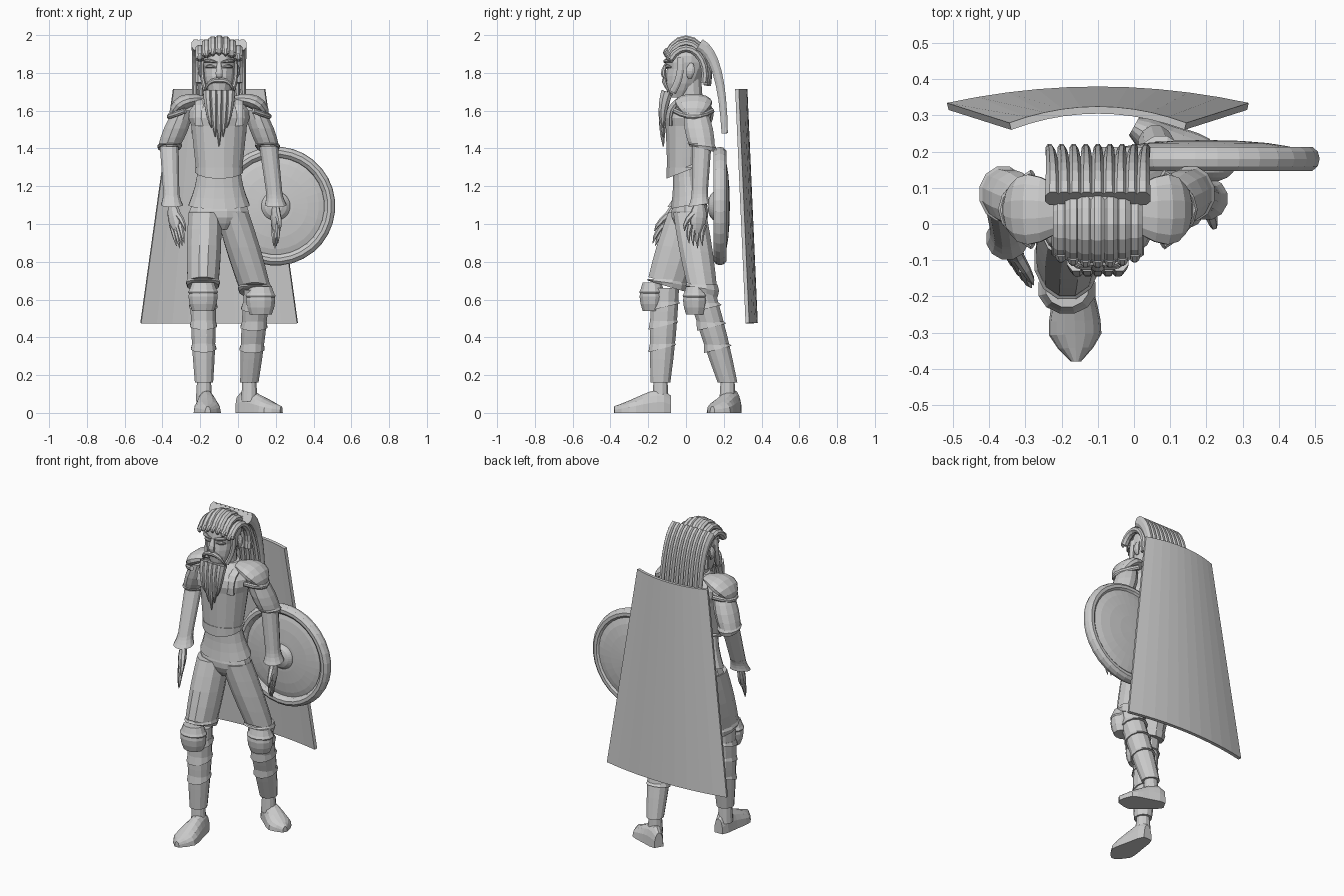
import bpy, bmesh
from math import sin, cos, pi, sqrt
from mathutils import Vector

cube = bpy.data.objects.get("Cube")
if cube:
    bpy.data.objects.remove(cube)

grey = bpy.data.materials.new("plain_grey")
grey.use_nodes = True
tone = (.6, .6, .6, 1)
grey.diffuse_color = tone
grey.node_tree.nodes["Principled BSDF"].inputs["Base Color"].default_value = tone

MID = -.1  # centre line of the body
SIDEWAYS, UPRIGHT, FORWARD = Vector((1, 0, 0)), Vector((0, 0, 1)), Vector((0, -1, 0))


def finish(name, bm):
    bmesh.ops.recalc_face_normals(bm, faces=bm.faces)
    mesh = bpy.data.meshes.new(name)
    bm.to_mesh(mesh)
    bm.free()
    mesh.materials.append(grey)
    ob = bpy.data.objects.new(name, mesh)
    bpy.context.collection.objects.link(ob)
    return ob


def skin(name, rings):
    """Closed surface through rings of equal point count."""
    bm = bmesh.new()
    loops = [[bm.verts.new(p) for p in ring] for ring in rings]
    count = len(loops[0])
    for low, high in zip(loops, loops[1:]):
        for i in range(count):
            j = (i + 1) % count
            bm.faces.new((low[i], low[j], high[j], high[i]))
    bm.faces.new(loops[0])
    bm.faces.new(reversed(loops[-1]))
    return finish(name, bm)


def turn(count):
    return [2 * pi * (i + .5) / count for i in range(count)]


def fractions(steps):
    return [i / steps for i in range(steps + 1)]


def body(d, y, z, s=1):
    """Point measured sideways from the body's centre line."""
    return Vector((MID + s * d, y, z))


def limb(name, low, high, r_low, r_high, bulge=0, depth=1, dip=0, steps=4, sides=12):
    """Level oval rings from low to high; dip pulls the lower front edge down."""
    rings = []
    for t in fractions(steps):
        centre = low.lerp(high, t)
        r = r_low + (r_high - r_low) * t + bulge * sin(pi * t)
        rings.append([centre + Vector((r * cos(a), r * depth * sin(a), dip * (1 - t) * sin(a)))
                      for a in turn(sides)])
    skin(name, rings)


def arc(start, control, end, steps=6):
    return [start.lerp(control, t).lerp(control.lerp(end, t), t) for t in fractions(steps)]


def even(t):
    return 1


def taper(t):
    return 1 - .5 * t


def spike(t):
    return max(.1, sqrt(1 - t))


def leaf(t):
    return .4 + .6 * sin(pi * t)


def tube(name, path, width, depth, shape=even, across=SIDEWAYS, sides=8):
    """Oval tube along a path, its size following a shape rule."""
    rings, last = [], len(path) - 1
    for k, p in enumerate(path):
        along = (path[min(k + 1, last)] - path[max(k - 1, 0)]).normalized()
        side = (across - along * across.dot(along)).normalized()
        up = along.cross(side)
        size = shape(k / last)
        rings.append([p + size * (side * width * cos(a) + up * depth * sin(a)) for a in turn(sides)])
    skin(name, rings)


# Torso: trouser seat, tunic, breastplate
limb("trouser_seat", body(0, .02, .97), body(0, .02, 1.1), .1, .15, bulge=.035, depth=.62)
limb("tunic", body(0, .02, 1.1), body(0, 0, 1.3), .165, .115, bulge=-.01, depth=.62, dip=.02, sides=16)
limb("breastplate", body(0, 0, 1.3), body(0, .01, 1.52), .125, .15, depth=.8, dip=.04, sides=16)
limb("breastplate_rim", body(0, 0, 1.28), body(0, 0, 1.3), .13, .13, depth=.8, dip=.04, sides=16)
limb("upper_chest", body(0, .01, 1.52), body(0, .03, 1.68), .15, .08, bulge=.045, depth=.8, sides=16)

for s in (-1, 1):
    tube("chest_strap", arc(body(.1, -.08, 1.52, s), body(.1, -.1, 1.66, s), body(.1, .05, 1.66, s)), .03, .01)
    tube("back_strap", arc(body(.1, .05, 1.66, s), body(.1, .16, 1.66, s), body(.1, .11, 1.5, s)), .03, .01)
    # Shoulder pad with a rolled lower edge
    tube("shoulder_pad", arc(body(.07, .04, 1.66, s), body(.22, .04, 1.67, s), body(.25, .04, 1.57, s)),
         .04, .1, leaf, UPRIGHT, sides=12)
    tube("shoulder_pad_rim", arc(body(.18, -.06, 1.6, s), body(.35, .04, 1.54, s), body(.18, .14, 1.6, s)),
         .015, .012, even, UPRIGHT)


def arm(side, shoulder, elbow, wrist, tip, spread):
    limb(side + "_upper_arm", elbow, shoulder, .06, .055, bulge=.01, depth=1.15)
    hem = elbow.lerp(shoulder, .1)
    limb(side + "_sleeve_hem", elbow - UPRIGHT * .01, hem, .06, .06, bulge=.008, depth=1.15, dip=-.02, steps=2)
    limb(side + "_forearm", wrist, elbow + UPRIGHT * .02, .042, .052)
    limb(side + "_cuff", wrist, wrist.lerp(elbow, .25), .06, .045, bulge=-.005, dip=.01)
    # Hand: flat palm, four fingers and a thumb
    reach = tip - wrist
    tube(side + "_palm", arc(wrist - reach * .1, wrist + reach * .3, wrist + reach * .65),
         .048, .025, leaf, spread)
    for k in range(4):
        slot = spread * (k - 1.5) * .025
        knuckle = wrist + reach * .45 + slot
        end = tip + slot - reach * .06 * abs(k - 1)
        tube(side + "_finger", arc(knuckle, knuckle.lerp(end, .5) + FORWARD * .015, end, 3),
             .016, .016, spike, spread, sides=6)
    tube(side + "_thumb", arc(wrist + reach * .2 + spread * .03, wrist + reach * .4 + spread * .08,
                              wrist + reach * .6 + spread * .07, 3), .018, .018, spike, spread, sides=6)


arm("right", Vector((-.29, .05, 1.6)), Vector((-.365, .085, 1.41)), Vector((-.35, -.04, 1.1)),
    Vector((-.3, -.16, .87)), Vector((.6, -.8, 0)))
arm("left", Vector((.09, .05, 1.6)), Vector((.16, .085, 1.41)), Vector((.2, .07, 1.1)),
    Vector((.2, .05, .87)), Vector((.3, -.95, 0)))


def leg(side, hip, hem, knee, ankle, pad, depth):
    limb(side + "_trouser_leg", hem, hip, .085, .09, bulge=.006, depth=depth, dip=-.03)
    limb(side + "_trouser_hem", hem - UPRIGHT * .02, hem + UPRIGHT * .02, .085, .085,
         bulge=.008, depth=depth, dip=-.03, steps=2)
    # Greave with raised bands
    limb(side + "_greave", ankle, knee, .05, .07, bulge=.006, depth=1.08)
    for t in (.36, .6, .8):
        limb(side + "_greave_band", ankle.lerp(knee, t), ankle.lerp(knee, t + .06),
             .062 + .02 * t, .055 + .02 * t, depth=1.1, dip=.02, steps=1)
    limb(side + "_knee_pad", pad - UPRIGHT * .08, pad + UPRIGHT * .07, .06, .06, bulge=.02, depth=.85)
    limb(side + "_knee_pad_ridge", pad, pad + UPRIGHT * .04, .07, .07, bulge=.012, depth=.85, steps=2)
    limb(side + "_ankle", ankle - UPRIGHT * .1, ankle + UPRIGHT * .05, .045, .036)


leg("right", Vector((-.175, .01, 1.06)), Vector((-.185, -.1, .69)), Vector((-.185, -.11, .66)),
    Vector((-.18, -.135, .16)), Vector((-.185, -.18, .62)), 1.2)
leg("left", Vector((-.03, .02, 1.06)), Vector((.09, .085, .66)), Vector((.1, .08, .65)),
    Vector((.06, .22, .16)), Vector((.12, .05, .6)), 1)


def shoe(name, heel, toe):
    """Arched sections on a flat sole, highest at the instep and pointed at the toe."""
    across = (toe - heel).normalized().cross(UPRIGHT)
    rings = []
    for t in fractions(8):
        width = (.045 + .028 * sin(pi * t * t)) * min(1, sqrt(.1 + 4 * (1 - t)), sqrt(.4 + 4 * t))
        height = .035 + .095 * sin(pi * sqrt(.04 + .96 * t)) * (1 - .3 * t)
        rings.append([heel.lerp(toe, t) + across * width * cos(pi * u) + UPRIGHT * height * abs(sin(pi * u)) ** .8
                      for u in fractions(8)])
    skin(name, rings)


shoe("right_shoe", Vector((-.17, -.08, 0)), Vector((-.16, -.38, 0)))
shoe("left_shoe", Vector((0, .27, 0)), Vector((.23, .14, 0)))

# Head and face
limb("neck", body(0, .03, 1.6), body(0, .02, 1.8), .065, .06)
limb("jaw", body(0, -.04, 1.67), body(0, 0, 1.82), .045, .088, bulge=.01, depth=1.15, sides=14)
limb("skull", body(0, 0, 1.82), body(0, .01, 1.96), .088, .06, bulge=.018, depth=1.2, sides=14)
tube("nose", arc(body(0, -.1, 1.86), body(0, -.14, 1.78), body(0, -.1, 1.77)), .02, .014, leaf)
for s in (-1, 1):
    tube("eyebrow", arc(body(.01, -.11, 1.855, s), body(.06, -.12, 1.87, s), body(.08, -.07, 1.86, s)),
         .01, .012, leaf, UPRIGHT)
    tube("eyelid", arc(body(.02, -.1, 1.83, s), body(.05, -.11, 1.84, s), body(.07, -.08, 1.83, s)),
         .01, .009, leaf, UPRIGHT)
    tube("moustache", arc(body(0, -.11, 1.76, s), body(.07, -.13, 1.77, s), body(.08, -.08, 1.68, s)),
         .015, .015, spike, FORWARD)
    tube("ear", arc(body(.09, .02, 1.77, s), body(.11, .02, 1.81, s), body(.09, .03, 1.85, s)), .012, .025, leaf)
    tube("sideburn", arc(body(.085, -.03, 1.88, s), body(.1, -.02, 1.78, s), body(.07, -.07, 1.7, s)), .012, .02)

# Beard: one long broad lock between shorter ones
for k in range(-2, 3):
    tube("beard_lock", arc(body(k * .03, -.1, 1.7), body(k * .03, -.135, 1.6),
                           body(k * .02, -.12, 1.41 + .05 * abs(k))), .027, .034, spike)

# Hair: ribbed cap swept from brow to nape, curled fringe, broad hanging tail
for k in range(-3, 4):
    d = k * .034
    drop = sqrt(1 - (d / .15) ** 2)
    sweep = [pi * (.8 - .9 * t) for t in fractions(9)]
    path = [body(d, .12 * cos(a) * (.4 + .6 * drop), 1.79 + .19 * drop * sin(a)) for a in sweep]
    tube("hair_lock", path, .024, .02)
    tip = path[0]
    tube("fringe_curl", arc(tip + UPRIGHT * .02, tip + FORWARD * .03, tip - UPRIGHT * .01, 4), .017, .015, spike)
for k in range(-4, 5):
    d = k * .031
    tube("hair_tail", arc(body(d, .07, 1.95), body(d, .19, 1.9), body(d * 1.08, .205, 1.48), 8),
         .024, .036, taper)


def spin(name, profile):
    """Turn (radius, y) points about the shield's axis."""
    skin(name, [[(.2 + r * cos(a), y, 1.095 + r * sin(a)) for a in turn(32)] for r, y in profile])


# Round shield: plate domed on both faces, thick rim, grip boss
spin("shield_plate", [(.27 * sin(pi * t) + .01, .19 - .042 * cos(pi * t)) for t in fractions(10)])
spin("shield_rim", [(.285 - .03 * cos(2 * pi * t), .18 + .035 * sin(2 * pi * t)) for t in fractions(10)])
spin("shield_boss", [(.075 * sin(pi * t / 2) + .005, .16 - .045 * cos(pi * t / 2)) for t in fractions(4)])

# Cape: flared curved sheet with thickness
bm = bmesh.new()
lower, upper = [[bm.verts.new(body(half * u, y - .045 * u * u, z)) for u in (i / 5 for i in range(-5, 6))]
                for z, half, y in ((.475, .415, .37), (1.715, .242, .315))]
for i in range(10):
    bm.faces.new((lower[i], lower[i + 1], upper[i + 1], upper[i]))
cape = finish("cape", bm)
solid = cape.modifiers.new("thickness", 'SOLIDIFY')
solid.thickness = .02
solid.offset = 0
